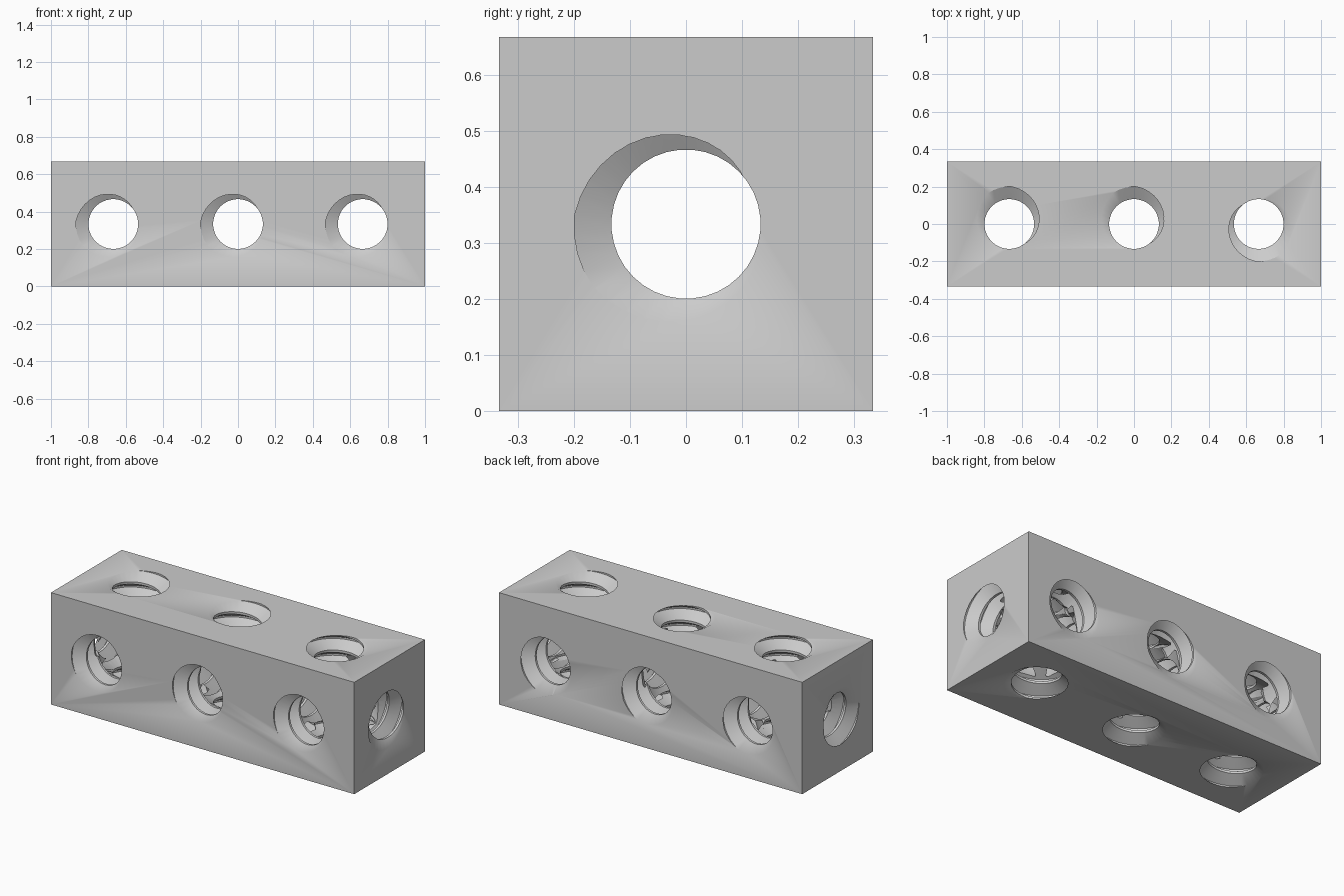
import bpy, bmesh, math
from mathutils import Matrix, Vector

if "Cube" in bpy.data.objects:
    bpy.data.objects.remove(bpy.data.objects["Cube"])

UNIT = 2 / 3           # one module of the beam
PITCH = 0.1
MINOR, MAJOR = 0.133, 0.2
SEGMENTS = 36

grey = bpy.data.materials.new("light grey")
grey.use_nodes = True
grey.diffuse_color = (0.6, 0.6, 0.6, 1)
grey.node_tree.nodes["Principled BSDF"].inputs["Base Color"].default_value = (0.6, 0.6, 0.6, 1)


def thread_cutter(name, length, face, across, peak):
    """Helical rod along an axis; the groove bottom meets the face at the peak angle."""
    knots = [(-0.05, MAJOR), (0.05, MAJOR), (0.43, MINOR), (0.57, MINOR)]
    n = len(knots)
    turns = math.ceil(length / PITCH) + 4
    bm = bmesh.new()
    columns = []
    for i in range(SEGMENTS):
        turn = i / SEGMENTS
        angle = math.radians(peak) + turn * math.tau
        column = []
        for k in range(turns):
            for offset, r in knots:
                z = (k - turns + 2 + turn + offset) * PITCH
                column.append(bm.verts.new((r * math.cos(angle), r * math.sin(angle), z)))
        columns.append(column)
    rows = n * turns
    # Flanks; the last column joins the first one turn higher
    for i in range(SEGMENTS):
        a, b = columns[i], columns[(i + 1) % SEGMENTS]
        shift = n if i == SEGMENTS - 1 else 0
        for m in range(rows - 1 - shift):
            bm.faces.new((a[m], b[m + shift], b[m + 1 + shift], a[m + 1]))
    # Stepped ends closed by fans around a point on the axis
    low = [c[0] for c in columns] + columns[0][n:0:-1]
    high = [c[-1] for c in columns] + columns[-1][-2:-n - 2:-1]
    for loop, z in ((low, columns[0][0].co.z + PITCH / 2),
                    (high, columns[-1][-1].co.z - PITCH / 2)):
        tip = bm.verts.new((0, 0, z))
        for p, q in zip(loop, loop[1:] + loop[:1]):
            bm.faces.new((p, q, tip))
    bmesh.ops.recalc_face_normals(bm, faces=bm.faces)
    bmesh.ops.triangulate(bm, faces=bm.faces)
    # Stand the rod on its face, with its local x along "across"
    axis = Vector(face).normalized()
    x = Vector(across)
    place = Matrix((x, axis.cross(x), axis)).transposed()
    mesh = bpy.data.meshes.new(name)
    bm.to_mesh(mesh)
    bm.free()
    obj = bpy.data.objects.new(name, mesh)
    bpy.context.collection.objects.link(obj)
    obj.matrix_world = place.to_4x4()
    obj.location = Vector(face) + Vector((0, 0, UNIT / 2))
    obj.hide_render = True
    return obj


# Square beam
bpy.ops.mesh.primitive_cube_add(size=1, location=(0, 0, UNIT / 2))
beam = bpy.context.object
beam.name = "threaded_beam"
beam.scale = (2, UNIT, UNIT)
bpy.ops.object.transform_apply(location=False, rotation=False, scale=True)
beam.data.materials.append(grey)

# One lengthwise bore, three front bores and three upright bores
cutters = [thread_cutter("long_bore", 2, (1, 0, 0), (0, 1, 0), 195)]
for i, peak in zip((-1, 0, 1), (105, 105, 285)):
    for name, direction, angle in (("front_bore", Vector((0, -1, 0)), 195),
                                   ("upright_bore", Vector((0, 0, 1)), peak)):
        rod = thread_cutter(name, UNIT, direction * UNIT / 2, (1, 0, 0), angle)
        rod.location.x += i * UNIT
        cutters.append(rod)

bpy.context.view_layer.update()
for rod in cutters:
    cut = beam.modifiers.new(rod.name, "BOOLEAN")
    cut.operation = "DIFFERENCE"
    cut.solver = "MANIFOLD"
    cut.object = rod
    bpy.ops.object.modifier_apply(modifier=cut.name)
    bpy.data.objects.remove(rod)

bpy.ops.object.shade_smooth_by_angle(angle=math.radians(30))
